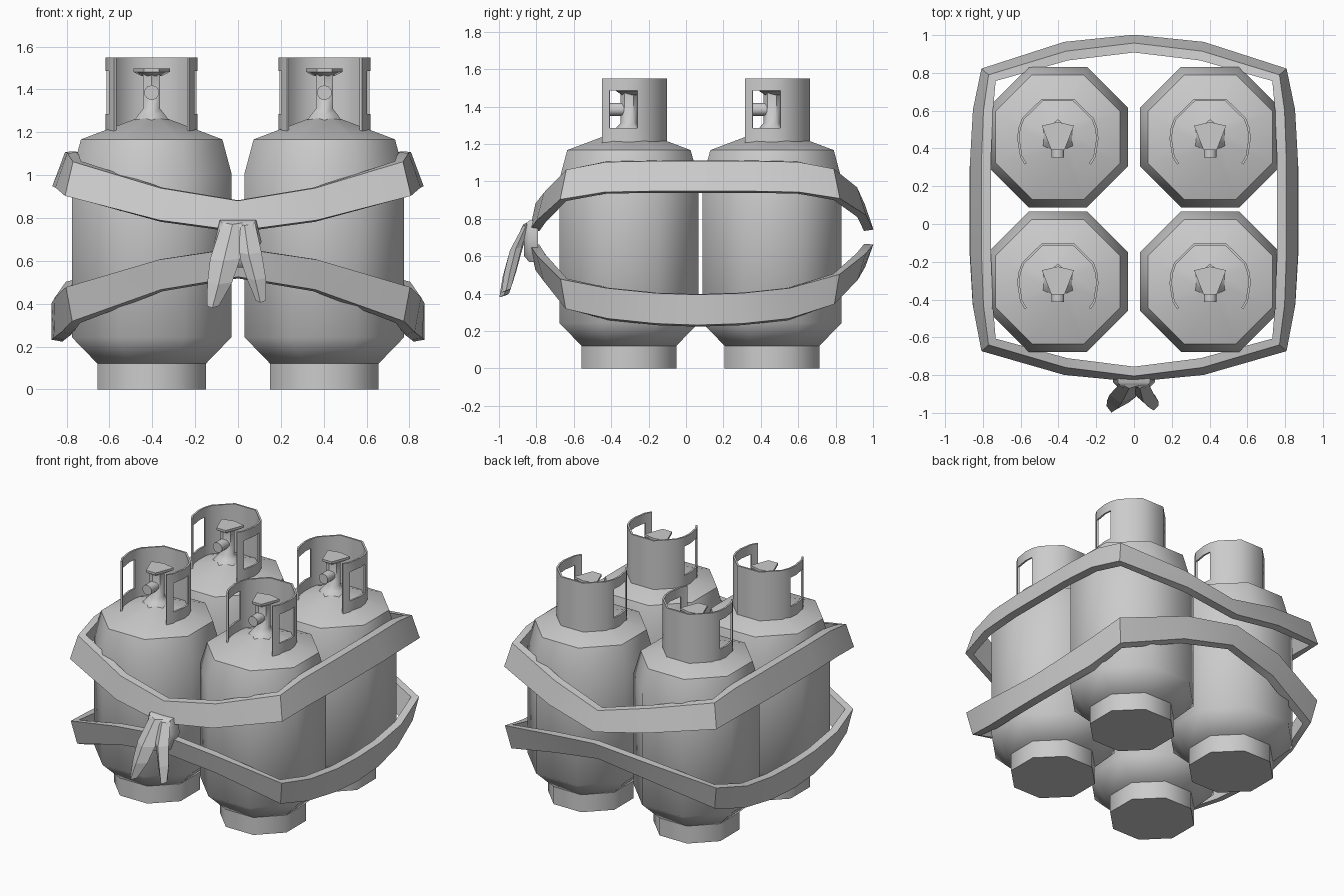
import bpy, bmesh
from math import radians, cos, sin, pi
from mathutils import Vector, Matrix

if "Cube" in bpy.data.objects:
    bpy.data.objects.remove(bpy.data.objects["Cube"])


def finish(name, bm, loc=(0, 0, 0)):
    bmesh.ops.recalc_face_normals(bm, faces=bm.faces)
    me = bpy.data.meshes.new(name)
    bm.to_mesh(me)
    bm.free()
    ob = bpy.data.objects.new(name, me)
    ob.location = loc
    bpy.context.collection.objects.link(ob)
    bpy.ops.object.select_all(action='DESELECT')
    bpy.context.view_layer.objects.active = ob
    ob.select_set(True)
    bpy.ops.object.shade_smooth_by_angle(angle=radians(50))
    return ob


def skin(bm, rings, closed=False):
    """Bridge rings of points; cap both ends unless closed."""
    vs = [[bm.verts.new(p) for p in r] for r in rings]
    n = len(vs[0])
    for i in range(len(vs) if closed else len(vs) - 1):
        a, b = vs[i], vs[(i + 1) % len(vs)]
        for j in range(n):
            k = (j + 1) % n
            bm.faces.new((a[j], a[k], b[k], b[j]))
    if not closed:
        bm.faces.new(vs[0])
        bm.faces.new(vs[-1])


def ring(apothem, z, n=8):
    r = apothem / cos(pi / n)
    return [(r * cos(pi / n + 2 * pi * i / n), r * sin(pi / n + 2 * pi * i / n), z)
            for i in range(n)]


def lathe(name, profile, loc):
    bm = bmesh.new()
    skin(bm, [ring(r, z) for r, z in profile])
    return finish(name, bm, loc)


def collar(name, loc):
    # half path from front end to back, mirrored to the other side
    half = [(0.175, -0.145), (0.2, -0.105), (0.215, -0.01), (0.21, 0.045),
            (0.19, 0.1), (0.085, 0.203)]
    path = half + [(-x, y) for x, y in reversed(half)]
    rows = [1.2, 1.285, 1.485, 1.55]
    windows = (1, 2, 8, 9)
    bm = bmesh.new()
    g = [[bm.verts.new((x, y, z)) for z in rows] for x, y in path]
    for i in range(len(path) - 1):
        for j in range(3):
            if j == 1 and i in windows:
                continue
            bm.faces.new((g[i][j], g[i + 1][j], g[i + 1][j + 1], g[i][j + 1]))
    bmesh.ops.recalc_face_normals(bm, faces=bm.faces)
    bmesh.ops.solidify(bm, geom=bm.faces[:], thickness=0.012)
    return finish(name, bm, loc)


def valve(name, loc):
    bm = bmesh.new()
    # flared stem
    skin(bm, [ring(r, z, 6) for r, z in [(0.085, 1.25), (0.06, 1.285), (0.04, 1.31), (0.04, 1.475)]])
    # shield-shaped hand grip
    out = [(-0.085, 0.06), (0, 0.08), (0.085, 0.06), (0.035, -0.068), (-0.035, -0.068)]
    skin(bm, [[(x * s, y * s, z) for x, y in out]
              for s, z in [(0.55, 1.462), (1, 1.482), (1, 1.497)]])
    # outlet facing the front
    bmesh.ops.create_cone(bm, cap_ends=True, segments=10, radius1=0.035, radius2=0.035, depth=0.1,
                          matrix=Matrix.Translation((0, -0.058, 1.385)) @ Matrix.Rotation(pi / 2, 4, 'X'))
    return finish(name, bm, loc)


# four gas bottles
for sx, side in ((-1, "left"), (1, "right")):
    for y, end in ((-0.305, "front"), (0.46, "back")):
        loc = (sx * 0.403, y, 0)
        tag = f"_{end}_{side}"
        lathe("bottle_foot" + tag, [(0.253, 0), (0.253, 0.122)], loc)
        lathe("bottle_body" + tag, [(0.253, 0.12), (0.372, 0.243), (0.372, 1.01),
                                    (0.33, 1.167), (0.07, 1.265)], loc)
        collar("collar" + tag, loc)
        valve("valve" + tag, loc)


def strap(name, half, t=0.025):
    # stations: x, y, z, tilt (bottom leans out), half height
    st = half + [(-x, y, z, k, h) for x, y, z, k, h in reversed(half[1:-1])]
    n = len(st)
    rings = []
    for i, (x, y, z, k, h) in enumerate(st):
        a, b, c = (Vector(st[j % n][:2]) for j in (i - 1, i, i + 1))
        tan = ((b - a).normalized() + (c - b).normalized()).normalized()
        out = Vector((-tan.y, tan.x, 0))
        m = Vector((x, y, z))
        up = Vector((0, 0, h))
        rings.append([m + up + out * (-k - t), m + up * 0.97 + out * (-k + t),
                      m - up * 0.9 + out * (k + t), m - up + out * (k - t)])
    bm = bmesh.new()
    skin(bm, rings, closed=True)
    return finish(name, bm)


strap("upper_strap", [
    (0, 0.955, 0.805, 0.022, 0.07), (0.36, 0.915, 0.89, 0.025, 0.08),
    (0.77, 0.79, 0.985, 0.025, 0.085), (0.8, 0.6, 1.02, 0.028, 0.086),
    (0.812, 0.35, 1.025, 0.03, 0.086), (0.812, -0.17, 1.025, 0.03, 0.086),
    (0.8, -0.43, 1.02, 0.028, 0.086), (0.77, -0.64, 0.98, 0.025, 0.085),
    (0.36, -0.755, 0.862, 0.02, 0.08), (0, -0.795, 0.808, 0.015, 0.075)])
strap("lower_strap", [
    (0, 0.955, 0.6, -0.022, 0.065), (0.36, 0.915, 0.54, -0.022, 0.075),
    (0.77, 0.79, 0.42, -0.02, 0.085), (0.815, 0.55, 0.345, -0.015, 0.087),
    (0.84, 0.3, 0.318, -0.005, 0.087), (0.845, 0.06, 0.31, 0, 0.087),
    (0.84, -0.16, 0.318, -0.005, 0.087), (0.815, -0.42, 0.345, -0.015, 0.087),
    (0.77, -0.64, 0.395, -0.02, 0.085), (0.36, -0.755, 0.533, -0.02, 0.075),
    (0, -0.795, 0.59, -0.015, 0.072)])

# knot tying the straps together at the front
bm = bmesh.new()
skin(bm, [[(x * s, y, 0.69 + z * s) for x, z in
           [(-0.085, 0.1), (0.085, 0.1), (0.11, 0), (0.06, -0.12), (-0.06, -0.12), (-0.11, 0)]]
          for s, y in [(1, -0.79), (1, -0.84), (0.75, -0.865)]])
finish("strap_knot", bm)


def tail(name, stations):
    # stations: x, y, z, half width, half thickness; middle of the front is creased
    rings = []
    for x, y, z, w, t in stations:
        rings.append([(x - w, y + t * 0.3, z), (x - w * 0.1, y - t, z - 0.01),
                      (x + w, y, z), (x + w * 0.6, y + t, z + 0.01), (x - w * 0.6, y + t, z + 0.01)])
    bm = bmesh.new()
    skin(bm, rings)
    ob = finish(name, bm)
    ob.data.shade_flat()


tail("strap_tail_left", [(-0.02, -0.85, 0.78, 0.055, 0.02), (-0.06, -0.915, 0.61, 0.07, 0.035),
                         (-0.085, -0.945, 0.5, 0.058, 0.035), (-0.117, -0.972, 0.39, 0.028, 0.026)])
tail("strap_tail_right", [(0.035, -0.85, 0.775, 0.045, 0.02), (0.055, -0.91, 0.64, 0.055, 0.032),
                          (0.085, -0.94, 0.52, 0.045, 0.032), (0.107, -0.962, 0.415, 0.024, 0.025)])
